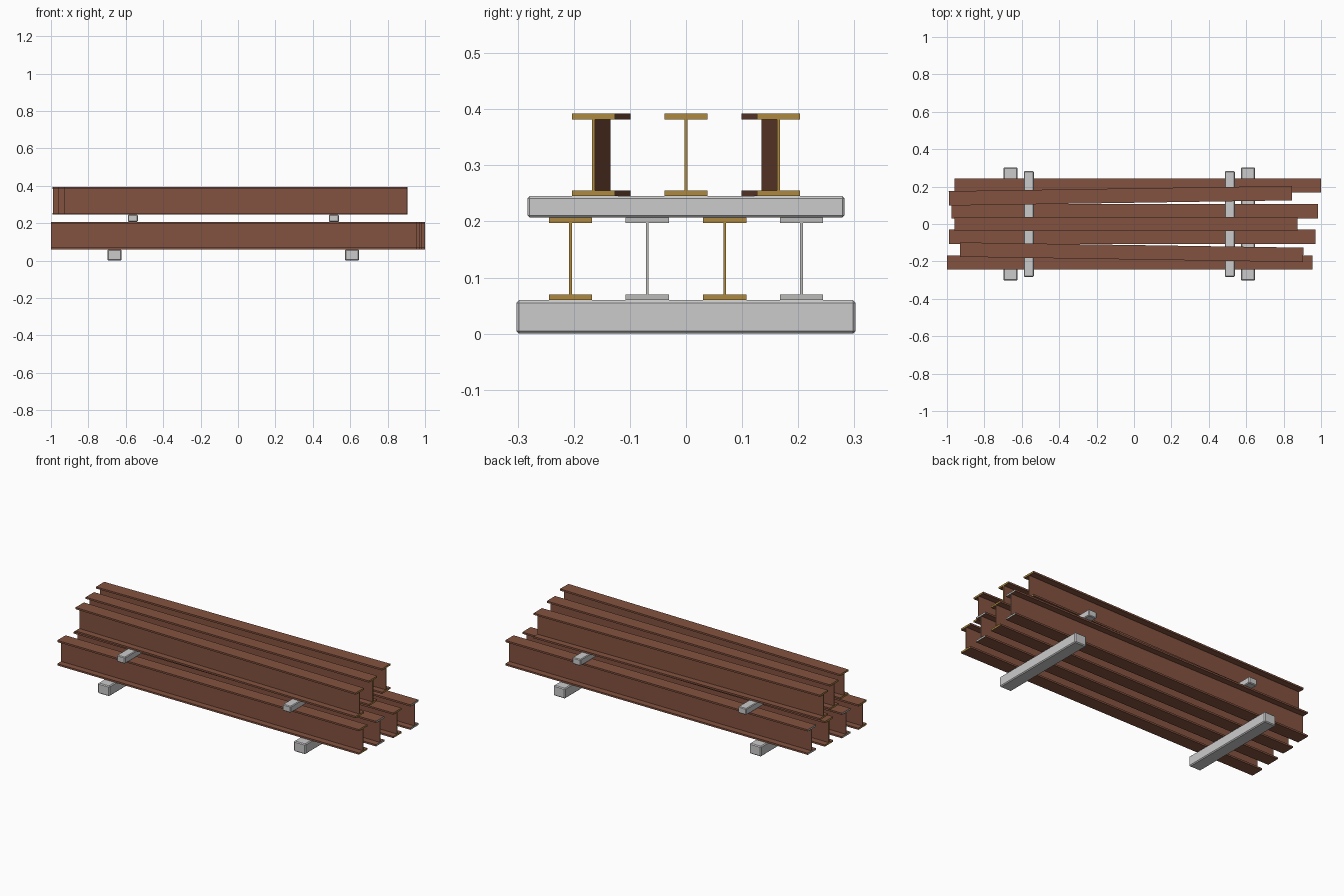
import bpy, bmesh, math
from mathutils import Vector

if "Cube" in bpy.data.objects:
    bpy.data.objects.remove(bpy.data.objects["Cube"])


def material(name, rgb):
    m = bpy.data.materials.new(name)
    m.diffuse_color = (*rgb, 1)
    m.use_nodes = True
    m.node_tree.nodes["Principled BSDF"].inputs["Base Color"].default_value = m.diffuse_color
    return m


RUST = material("rust_steel", (0.23, 0.085, 0.05))
GOLD = material("yellow_end_paint", (0.42, 0.25, 0.05))
PALE = material("pale_end_paint", (0.5, 0.5, 0.48))

HEIGHT, HALF_W, FLANGE, HALF_WEB = 0.147, 0.0385, 0.010, 0.0025


def finish(bm, name, location, mats=()):
    bmesh.ops.recalc_face_normals(bm, faces=bm.faces)
    mesh = bpy.data.meshes.new(name)
    bm.to_mesh(mesh)
    bm.free()
    for m in mats:
        mesh.materials.append(m)
    obj = bpy.data.objects.new(name, mesh)
    obj.location = location
    bpy.context.collection.objects.link(obj)
    return obj


# I-beam: profile in the YZ plane extruded along X, painted end faces
def i_beam(name, x0, x1, y, z, end_paint, angle=0.0):
    half = (x1 - x0) / 2
    right = [(HALF_W, 0), (HALF_W, FLANGE), (HALF_WEB, FLANGE),
             (HALF_WEB, HEIGHT - FLANGE), (HALF_W, HEIGHT - FLANGE), (HALF_W, HEIGHT)]
    profile = right + [(-py, pz) for py, pz in reversed(right)]
    bm = bmesh.new()
    face = bm.faces.new([bm.verts.new((-half, py, pz)) for py, pz in profile])
    ext = bmesh.ops.extrude_face_region(bm, geom=[face], use_keep_orig=True)
    moved = [v for v in ext["geom"] if isinstance(v, bmesh.types.BMVert)]
    bmesh.ops.translate(bm, verts=moved, vec=Vector((2 * half, 0, 0)))
    for f in bm.faces:
        f.material_index = 1 if len(f.verts) == 12 else 0
    obj = finish(bm, name, ((x0 + x1) / 2, y, z), (RUST, end_paint))
    obj.rotation_euler.z = angle


# Timber bearer: chamfered block lying across the stack
def bearer(name, x, z, width, length, height, chamfer):
    bm = bmesh.new()
    bmesh.ops.create_cube(bm, size=1)
    bmesh.ops.scale(bm, verts=bm.verts, vec=(width, length, height))
    bmesh.ops.bevel(bm, geom=bm.edges[:], offset=chamfer, segments=1, affect='EDGES')
    finish(bm, name, (x, 0, z + height / 2))


# Ground bearers
for side, x in (("left", -0.66), ("right", 0.61)):
    bearer(f"ground_bearer_{side}", x, 0, 0.075, 0.605, 0.06, 0.005)

# Lower layer of four staggered beams
lower = [(-1.0, 0.955, -0.206, GOLD), (-0.99, 0.97, -0.069, PALE),
         (-0.975, 0.985, 0.069, GOLD), (-0.96, 1.0, 0.206, PALE)]
for i, (x0, x1, y, paint) in enumerate(lower, 1):
    i_beam(f"lower_beam_{i}", x0, x1, y, 0.06, paint)

# Spacer bearers between the layers
for side, x in (("left", -0.562), ("right", 0.513)):
    bearer(f"spacer_bearer_{side}", x, 0.207, 0.053, 0.565, 0.038, 0.004)

# Upper layer of three beams, the outer two slightly askew
skew = math.atan2(0.028, 1.835)
upper = [(-0.93, 0.905, -0.151, -skew), (-0.96, 0.875, 0.0, 0.0), (-0.99, 0.845, 0.151, skew)]
for i, (x0, x1, y, angle) in enumerate(upper, 1):
    i_beam(f"upper_beam_{i}", x0, x1, y, 0.245, GOLD, angle)
